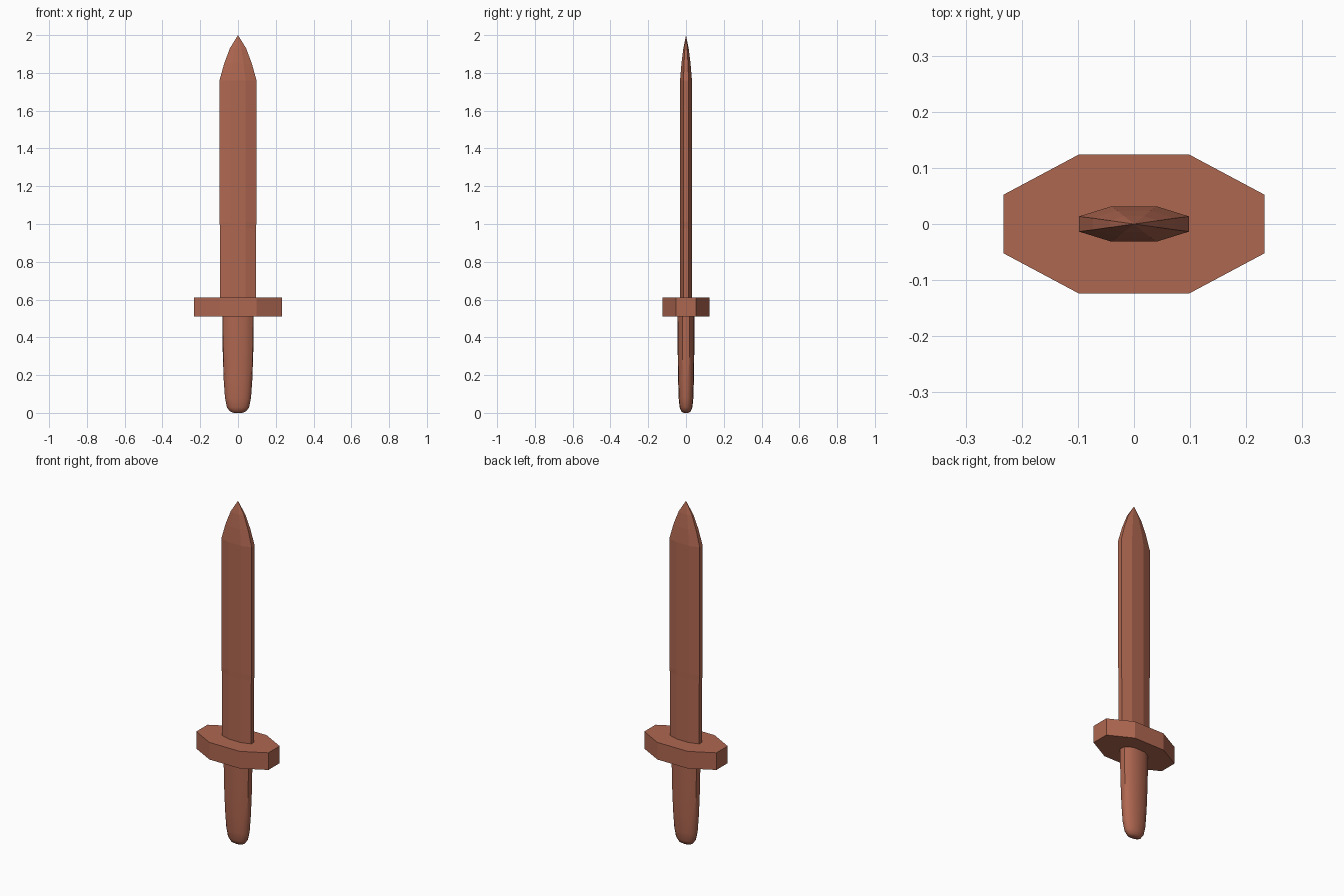
import bpy, bmesh, math

if "Cube" in bpy.data.objects:
    bpy.data.objects.remove(bpy.data.objects["Cube"])

clay = bpy.data.materials.new("clay")
clay.diffuse_color = (0.43, 0.136, 0.082, 1)
clay.use_nodes = True
clay.node_tree.nodes["Principled BSDF"].inputs["Base Color"].default_value = clay.diffuse_color


def octagon(x, y, inner_x, inner_y):
    """Eight-sided outline, counter-clockwise."""
    return [(x, -inner_y), (x, inner_y), (inner_x, y), (-inner_x, y),
            (-x, inner_y), (-x, -inner_y), (-inner_x, -y), (inner_x, -y)]


def loft(name, rings, tip=None):
    """Skin a stack of (z, outline) rings, closed by caps or a pointed tip."""
    bm = bmesh.new()
    loops = [[bm.verts.new((x, y, z)) for x, y in pts] for z, pts in rings]
    n = len(loops[0])
    for a, b in zip(loops, loops[1:]):
        for i in range(n):
            j = (i + 1) % n
            bm.faces.new((a[i], a[j], b[j], b[i]))
    bm.faces.new(loops[0][::-1])
    if tip:
        point = bm.verts.new((0, 0, tip))
        for i in range(n):
            bm.faces.new((loops[-1][i], loops[-1][(i + 1) % n], point))
    else:
        bm.faces.new(loops[-1])
    mesh = bpy.data.meshes.new(name)
    bm.to_mesh(mesh)
    bm.free()
    mesh.materials.append(clay)
    obj = bpy.data.objects.new(name, mesh)
    bpy.context.collection.objects.link(obj)
    return obj


def blade_ring(z, x, y):
    return z, octagon(x, y, 0.41 * x, y * 0.43)


def handle_ring(z, x, y, roundness):
    """Sixteen-point ring blending from an octagon to an ellipse."""
    corners = octagon(x, y, x * 0.5, y * 0.42)
    pts = []
    for i, (ax, ay) in enumerate(corners):
        bx, by = corners[(i + 1) % 8]
        pts += [(ax, ay), ((ax + bx) / 2, (ay + by) / 2)]
    out = []
    for px, py in pts:
        a = math.atan2(py / y, px / x)
        out.append((px + (x * math.cos(a) - px) * roundness,
                    py + (y * math.sin(a) - py) * roundness))
    return z, out


# Blade: faceted bar, slightly narrower near the guard, curving to a point
loft("blade", [blade_ring(0.58, 0.094, 0.0305), blade_ring(0.98, 0.095, 0.031),
               blade_ring(1.01, 0.098, 0.0315), blade_ring(1.76, 0.098, 0.0315),
               blade_ring(1.85, 0.073, 0.024), blade_ring(1.93, 0.043, 0.014)], tip=2.0)

# Guard: flat eight-sided plate
guard = octagon(0.233, 0.124, 0.098, 0.052)
loft("guard", [(0.51, guard), (0.61, guard)])

# Handle: tapering grip with a rounded end
handle = loft("handle", [handle_ring(0.0, 0.022, 0.012, 1),
                         handle_ring(0.008, 0.043, 0.025, 1),
                         handle_ring(0.03, 0.059, 0.034, 0.9),
                         handle_ring(0.08, 0.069, 0.039, 0.8),
                         handle_ring(0.18, 0.076, 0.042, 0.7),
                         handle_ring(0.33, 0.081, 0.044, 0.5),
                         handle_ring(0.53, 0.083, 0.045, 0.3)])
bpy.context.view_layer.objects.active = handle
handle.select_set(True)
bpy.ops.object.shade_smooth_by_angle(angle=math.radians(40))
